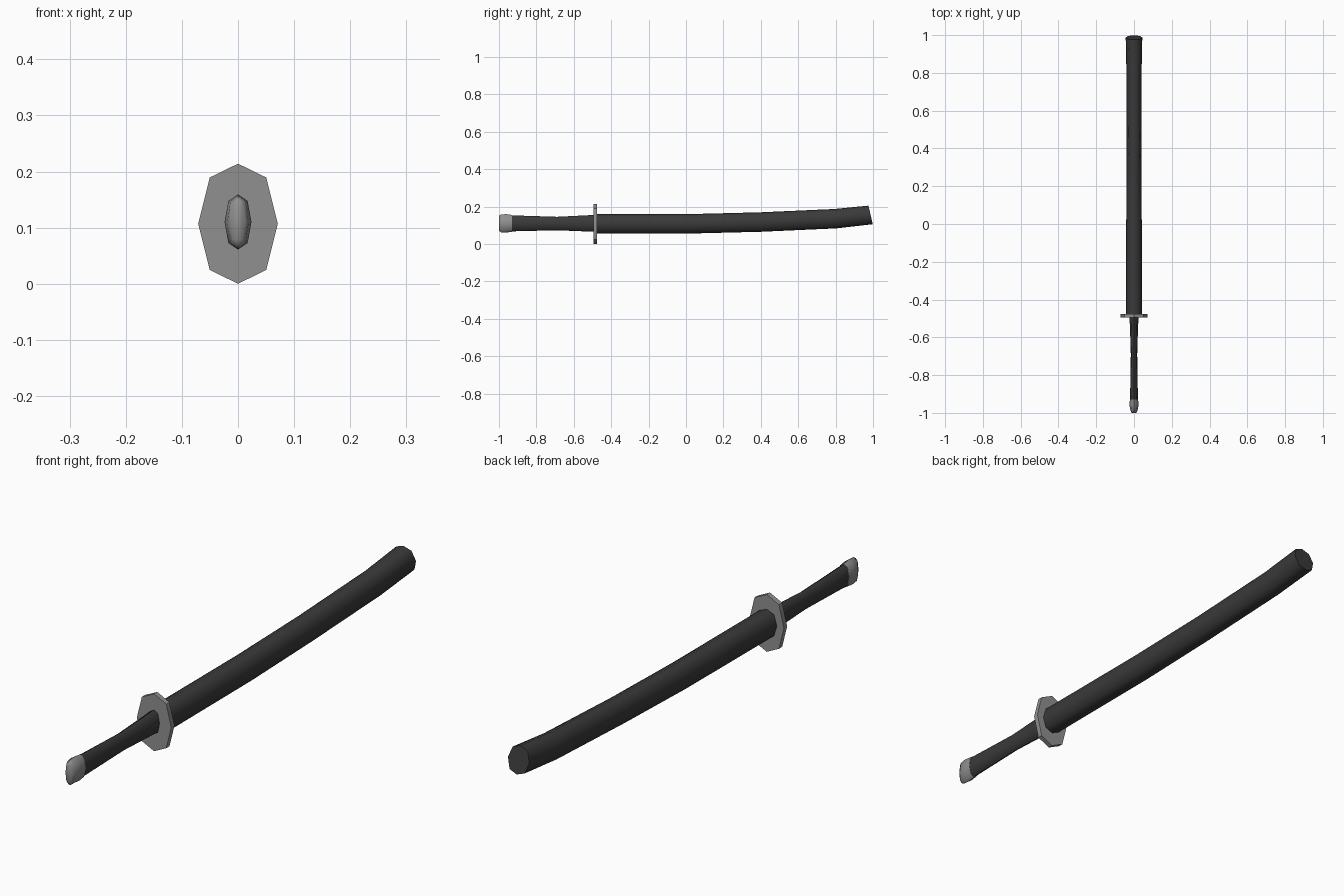
import bpy, bmesh, math

if "Cube" in bpy.data.objects:
    bpy.data.objects.remove(bpy.data.objects["Cube"])


def material(name, value):
    m = bpy.data.materials.new(name)
    m.diffuse_color = (value, value, value, 1)
    m.use_nodes = True
    m.node_tree.nodes["Principled BSDF"].inputs["Base Color"].default_value = m.diffuse_color
    return m


dark = material("charcoal", 0.042)
grey = material("mid grey", 0.28)

# Elongated octagon shared by every part (unit x, unit z)
OCT = [(0, 1), (0.71, 0.77), (1, 0), (0.71, -0.77),
       (0, -1), (-0.71, -0.77), (-1, 0), (-0.71, 0.77)]


def loft(name, rings, mat, smooth_angle):
    """rings: (y, z centre, half width, half height, tilt in degrees)"""
    bm = bmesh.new()
    loops = []
    for y, z, w, h, tilt in rings:
        t = math.radians(tilt)
        loops.append([bm.verts.new((px * w, y - pz * h * math.sin(t),
                                    z + pz * h * math.cos(t))) for px, pz in OCT])
    for a, b in zip(loops, loops[1:]):
        for i in range(8):
            j = (i + 1) % 8
            bm.faces.new((a[i], a[j], b[j], b[i]))
    bm.faces.new(loops[0])
    bm.faces.new(loops[-1][::-1])
    bmesh.ops.recalc_face_normals(bm, faces=bm.faces)
    me = bpy.data.meshes.new(name)
    bm.to_mesh(me)
    bm.free()
    me.materials.append(mat)
    ob = bpy.data.objects.new(name, me)
    bpy.context.collection.objects.link(ob)
    bpy.ops.object.select_all(action='DESELECT')
    ob.select_set(True)
    bpy.context.view_layer.objects.active = ob
    bpy.ops.object.shade_smooth_by_angle(angle=math.radians(smooth_angle))
    return ob


# Curved scabbard, flat at its tilted end
loft("scabbard", [
    (-0.478, 0.107, 0.042, 0.052, 0),
    (0.04, 0.108, 0.041, 0.052, 0.5),
    (0.40, 0.117, 0.039, 0.052, 2.5),
    (0.80, 0.135, 0.040, 0.052, 5),
    (0.987, 0.155, 0.044, 0.051, 13)], dark, 65)

# Octagonal hand guard
loft("guard", [
    (-0.495, 0.107, 0.071, 0.107, 0),
    (-0.476, 0.107, 0.071, 0.107, 0)], grey, 30)

# Waisted grip
loft("grip", [
    (-0.94, 0.110, 0.021, 0.043, 0),
    (-0.69, 0.109, 0.017, 0.036, 0),
    (-0.49, 0.110, 0.023, 0.045, 0)], dark, 65)

# Rounded pommel cap
loft("pommel", [
    (-1.0, 0.110, 0.012, 0.040, 0),
    (-0.988, 0.110, 0.019, 0.048, 0),
    (-0.96, 0.110, 0.024, 0.049, 0),
    (-0.93, 0.110, 0.022, 0.045, 0)], grey, 65)

# Small peg showing through both sides of the grip
loft("grip_peg", [
    (-0.535, 0.110, 0.0222, 0.012, 0),
    (-0.505, 0.110, 0.0232, 0.012, 0)], grey, 30)
